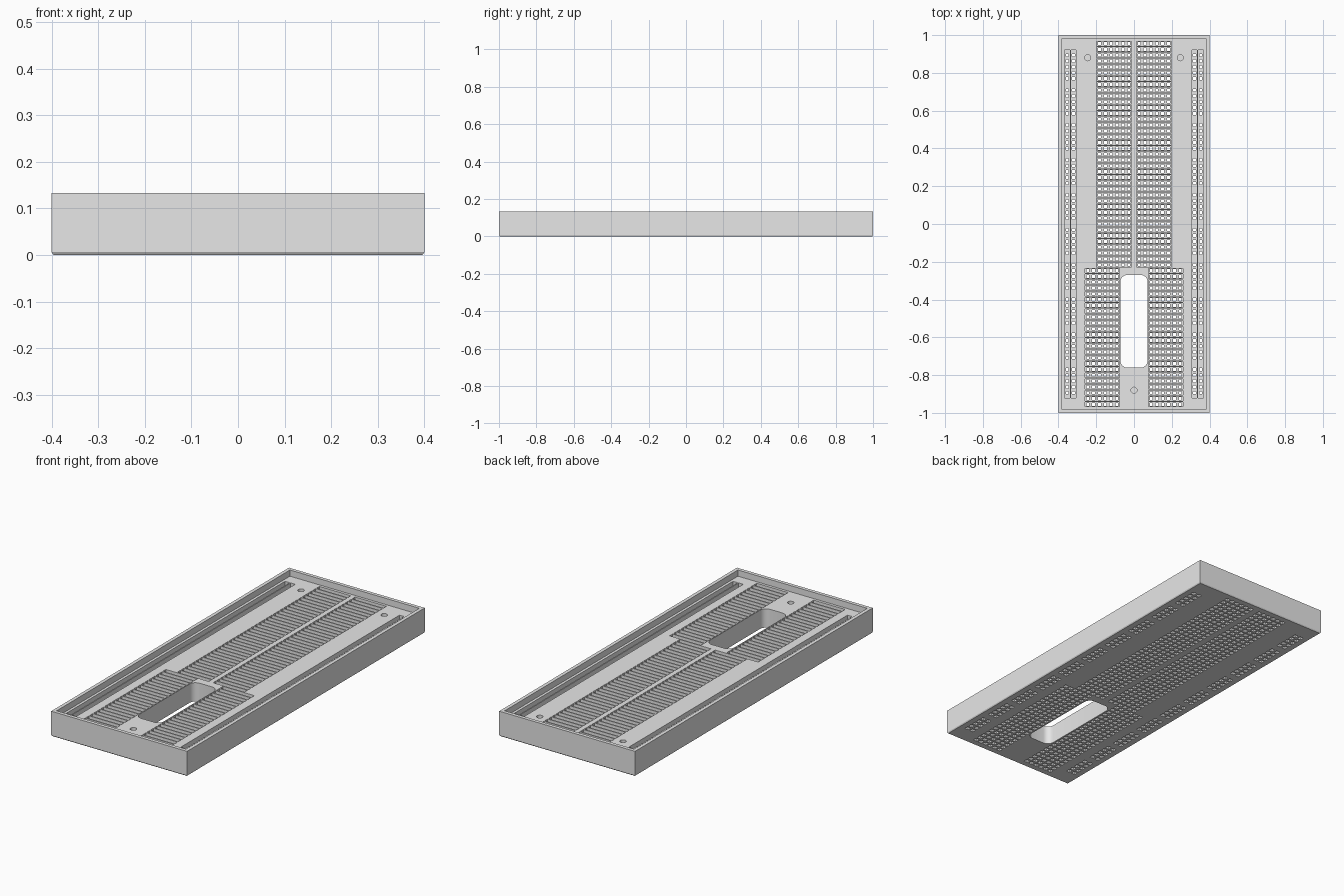
import bpy, bmesh, math
from mathutils import Vector
from mathutils.geometry import delaunay_2d_cdt

if "Cube" in bpy.data.objects:
    bpy.data.objects.remove(bpy.data.objects["Cube"])

P = 0.0308                                   # hole pitch
Z_RIM, Z_DECK, Z_GROOVE, Z_CHAMFER = 0.133, 0.10, 0.02, 0.006
bm = bmesh.new()


def rect(cx, cy, hx, hy):
    return [(cx - hx, cy - hy), (cx + hx, cy - hy), (cx + hx, cy + hy), (cx - hx, cy + hy)]


def circle(cx, cy, r, n=20):
    return [(cx + r * math.cos(2 * math.pi * i / n), cy + r * math.sin(2 * math.pi * i / n))
            for i in range(n)]


def rounded(cx, cy, hx, hy, r, n=6):
    pts = []
    for k, (sx, sy) in enumerate(((1, 1), (-1, 1), (-1, -1), (1, -1))):
        for i in range(n + 1):
            a = math.pi / 2 * (k + i / n)
            pts.append((cx + sx * (hx - r) + r * math.cos(a), cy + sy * (hy - r) + r * math.sin(a)))
    return pts


def wall(lower, z0, upper, z1):
    """Band of quads between two matching outlines."""
    a = [bm.verts.new((x, y, z0)) for x, y in lower]
    b = [bm.verts.new((x, y, z1)) for x, y in upper]
    for i in range(len(a)):
        j = (i + 1) % len(a)
        bm.faces.new((a[i], a[j], b[j], b[i]))


def sheet(z, outline, holes=()):
    """Flat convex face with convex holes cut out of it."""
    pts, edges, owner = [], [], []
    for k, loop in enumerate([outline, *holes]):
        s, n = len(pts), len(loop)
        pts += [Vector(p) for p in loop]
        owner += [k] * n
        edges += [(s + i, s + (i + 1) % n) for i in range(n)]
    co, _, tris, orig, _, _ = delaunay_2d_cdt(pts, edges, [], 0, 1e-6)
    ids = [owner[o[0]] if o else -1 for o in orig]
    verts = [bm.verts.new((c.x, c.y, z)) for c in co]
    for t in tris:
        kinds = {ids[v] for v in t}
        if holes and len(kinds) == 1 and 0 not in kinds:
            continue
        bm.faces.new([verts[v] for v in t])


# Groove layout: (outline, list of contact hole centres)
grooves = []
for row in range(63):
    y = (31 - row) * P
    cx = 0.105 if row < 39 else 0.168
    for s in (-1, 1):
        xs = [s * cx + (c - 2.5) * P for c in range(6)]
        grooves.append((rect(s * cx, y, 0.0925, 0.012), [(x, y) for x in xs]))

# Power rails: two long grooves each side, holes in groups of five
for s in (-1, 1):
    for off in (-0.0165, 0.0165):
        x = s * 0.337 + off
        ys = [(29 - i) * P for i in range(59) if i % 6 != 5]
        grooves.append((rect(x, 0, 0.0135, 0.92), [(x, y) for y in ys]))

slot = rounded(0, -0.515, 0.0715, 0.245, 0.035)
screws = [circle(x, y, 0.016) for x, y in ((-0.245, 0.88), (0.245, 0.88), (0, -0.88))]
outer, inner = rect(0, 0, 0.4, 1.0), rect(0, 0, 0.381, 0.981)
base = rect(0, 0, 0.396, 0.996)

# Outer shell, rim and bottom chamfer
wall(base, 0, outer, Z_CHAMFER)
wall(outer, Z_CHAMFER, outer, Z_RIM)
sheet(Z_RIM, outer, [inner])
wall(inner, Z_DECK, inner, Z_RIM)

# Recessed deck with grooves, slot and blind screw holes
sheet(Z_DECK, inner, [g for g, _ in grooves] + screws + [slot])
wall(slot, 0, slot, Z_DECK)
for c in screws:
    wall(c, 0.03, c, Z_DECK)
    sheet(0.03, c)

# Groove floors with funnel-shaped contact holes
mouths = []
for outline, centres in grooves:
    wall(outline, Z_GROOVE, outline, Z_DECK)
    necks = [rect(x, y, 0.0075, 0.0075) for x, y in centres]
    sheet(Z_GROOVE, outline, necks)
    for (x, y), neck in zip(centres, necks):
        mouth = rect(x, y, 0.0105, 0.0105)
        wall(mouth, 0, neck, 0.008)
        wall(neck, 0.008, neck, Z_GROOVE)
        mouths.append(mouth)

# Underside
sheet(0, base, mouths + [slot])

bmesh.ops.remove_doubles(bm, verts=bm.verts[:], dist=1e-5)
bmesh.ops.recalc_face_normals(bm, faces=bm.faces[:])
mesh = bpy.data.meshes.new("breadboard_body")
bm.to_mesh(mesh)
bm.free()
grey = bpy.data.materials.new("light_grey")
grey.diffuse_color = (0.8, 0.8, 0.8, 1)
grey.use_nodes = True
grey.node_tree.nodes["Principled BSDF"].inputs["Base Color"].default_value = grey.diffuse_color
mesh.materials.append(grey)
body = bpy.data.objects.new("breadboard_body", mesh)
bpy.context.collection.objects.link(body)
bpy.context.view_layer.objects.active = body
body.select_set(True)
bpy.ops.object.shade_smooth_by_angle(angle=math.radians(30))
